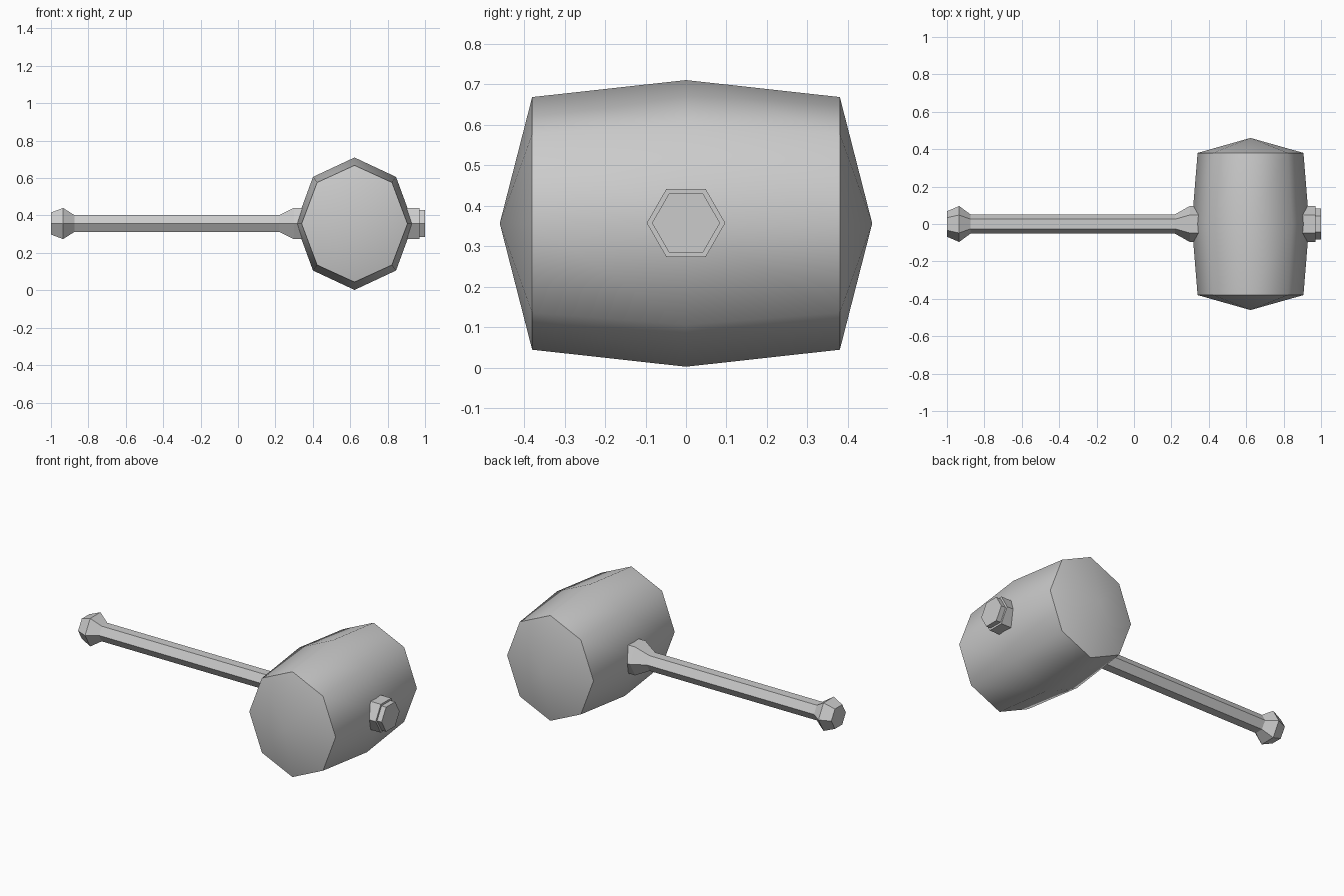
import bpy, math
from mathutils import Vector

cube = bpy.data.objects.get("Cube")
if cube:
    bpy.data.objects.remove(cube, do_unlink=True)

grey = bpy.data.materials.new("plain_grey")
grey.use_nodes = True
grey.diffuse_color = (0.6, 0.6, 0.6, 1)
grey.node_tree.nodes["Principled BSDF"].inputs["Base Color"].default_value = grey.diffuse_color


def lathe(name, origin, axis, u, v, sides, rings):
    """Join rings of (distance along axis, u radius, v radius); a zero radius makes a point."""
    verts, loops, faces = [], [], []
    for d, ru, rv in rings:
        start, count = len(verts), sides if ru else 1
        for i in range(count):
            a = 2 * math.pi * i / sides
            verts.append(origin + axis * d + u * ru * math.cos(a) + v * rv * math.sin(a))
        loops.append([start + i % count for i in range(sides)])
    for low, high in zip(loops, loops[1:]):
        for i in range(sides):
            j = (i + 1) % sides
            quad = [low[i], low[j], high[j], high[i]]
            faces.append(list(dict.fromkeys(quad)))
    # Close the open ends
    if rings[0][1]:
        faces.append(loops[0][::-1])
    if rings[-1][1]:
        faces.append(loops[-1])
    mesh = bpy.data.meshes.new(name)
    mesh.from_pydata(verts, [], faces)
    mesh.materials.append(grey)
    obj = bpy.data.objects.new(name, mesh)
    bpy.context.collection.objects.link(obj)
    return obj


X, Y, Z = Vector((1, 0, 0)), Vector((0, 1, 0)), Vector((0, 0, 1))

# Barrel-shaped octagonal head with shallow pointed ends
head = lathe("mallet_head", Vector((0.623, 0, 0.356)), Y, Z, X, 8,
             [(-0.46, 0, 0), (-0.38, 0.312, 0.283), (0, 0.354, 0.314),
              (0.38, 0.312, 0.283), (0.46, 0, 0)])
bpy.context.view_layer.objects.active = head
head.select_set(True)
bpy.ops.object.shade_smooth_by_angle(angle=math.radians(60))
head.select_set(False)

# Hexagonal handle through the head, with pommel, collar and end cap
profile = [(-1, 0.068), (-0.935, 0.096), (-0.875, 0.052), (0.22, 0.052),
           (0.3, 0.097), (0.97, 0.097), (0.97, 0.084), (1, 0.084)]
lathe("handle", Vector((0, 0, 0.357)), X, Y, Z, 6, [(d, r, r) for d, r in profile])
